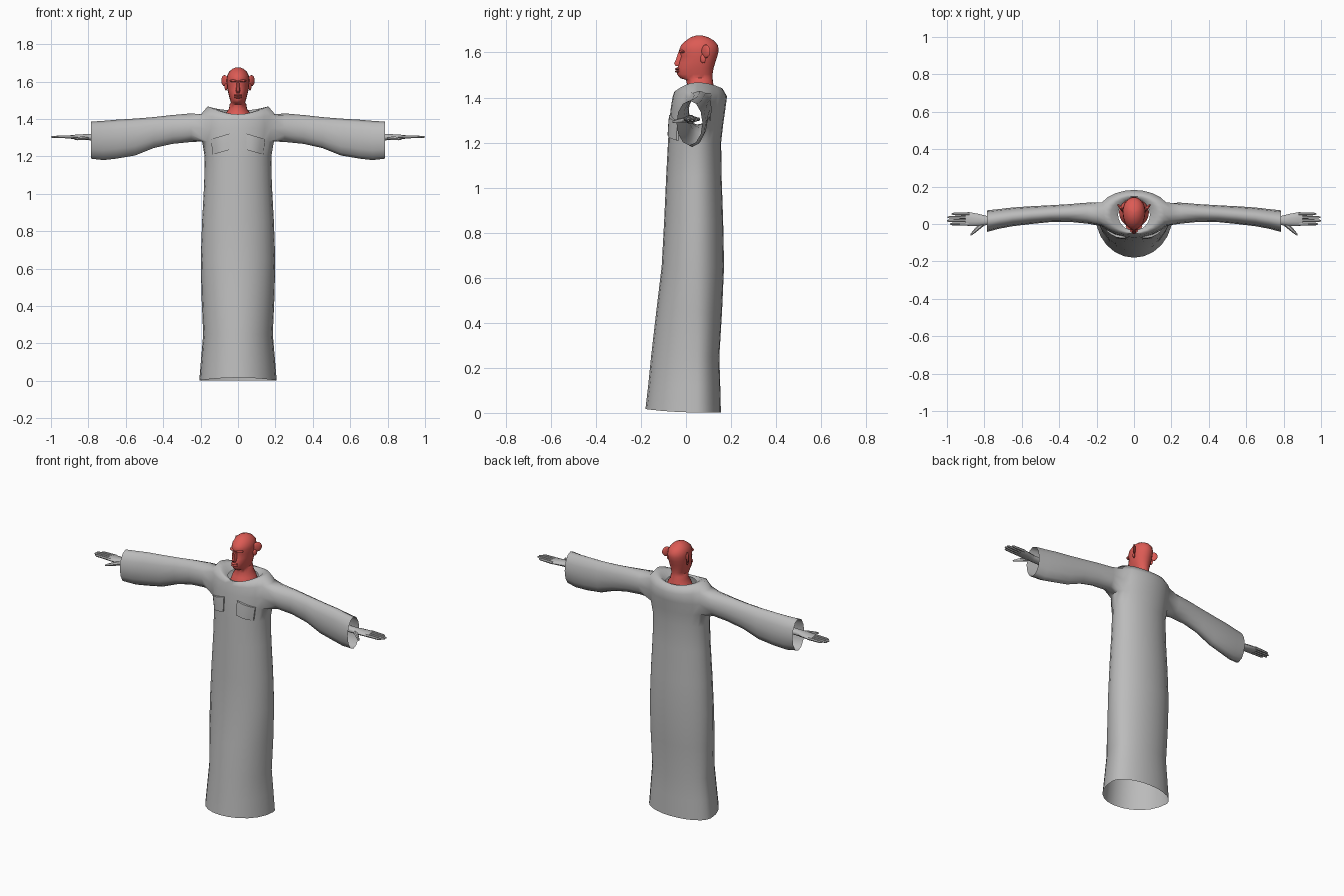
import bpy, bmesh, math
from mathutils import Vector, Matrix
from mathutils.bvhtree import BVHTree

if "Cube" in bpy.data.objects:
    bpy.data.objects.remove(bpy.data.objects["Cube"])

def material(name, rgb):
    m = bpy.data.materials.new(name)
    m.diffuse_color = (*rgb, 1)
    m.use_nodes = True
    m.node_tree.nodes["Principled BSDF"].inputs["Base Color"].default_value = m.diffuse_color
    return m

CLOTH = material("grey cloth", (0.5, 0.5, 0.5))
SKIN = material("red skin", (0.72, 0.105, 0.09))

def finish(bm, name, mat, angle=50, fix_normals=True):
    if fix_normals:
        bmesh.ops.recalc_face_normals(bm, faces=bm.faces)
    me = bpy.data.meshes.new(name)
    bm.to_mesh(me)
    bm.free()
    ob = bpy.data.objects.new(name, me)
    bpy.context.collection.objects.link(ob)
    me.materials.append(mat)
    bpy.ops.object.select_all(action='DESELECT')
    ob.select_set(True)
    bpy.context.view_layer.objects.active = ob
    bpy.ops.object.shade_smooth_by_angle(angle=math.radians(angle))
    return ob

def loft(bm, rings, cap=False):
    """Skin a list of closed point rings; returns the vertex rings."""
    vr = [[bm.verts.new(p) for p in r] for r in rings]
    for a, b in zip(vr, vr[1:]):
        n = len(a)
        for i in range(n):
            bm.faces.new((a[i], a[(i + 1) % n], b[(i + 1) % n], b[i]))
    if cap:
        bm.faces.new(vr[0])
        bm.faces.new(vr[-1])
    return vr

def flat_ring(z, w, f, b, n, mid, lift=0, front_dip=0):
    """Horizontal ring: half width w, front y f, back y b."""
    pts = []
    for i in range(n):
        a = 2 * math.pi * i / n
        s, c = math.sin(a), math.cos(a)
        y = mid + s * ((b - mid) if s > 0 else (mid - f))
        pts.append((w * c, y, z + lift * c * c + front_dip * max(0, -s) ** 2))
    return pts

def side_ring(x, zt, zb, y0, y1, n=12):
    """Ring facing along x."""
    return [(x, (y0 + y1) / 2 + (y1 - y0) / 2 * math.cos(2 * math.pi * i / n),
             (zt + zb) / 2 + (zt - zb) / 2 * math.sin(2 * math.pi * i / n)) for i in range(n)]

# Robe: open body tube with armholes, bridged to open sleeves
bm = bmesh.new()
body = [(0.002, .207, -.18, .155, 0, .015), (.12, .197, -.168, .152, 0, 0),
        (.25, .186, -.155, .148, 0, 0), (.45, .195, -.132, .16, 0, 0),
        (.65, .199, -.108, .169, 0, 0), (.85, .192, -.097, .165, 0, 0),
        (1.05, .181, -.088, .158, 0, 0), (1.2, .178, -.08, .156, 0, 0),
        (1.28, .192, -.075, .165, 0, 0), (1.35, .202, -.068, .175, 0, 0),
        (1.405, .198, -.06, .182, .02, -.005), (1.44, .162, -.052, .162, .027, -.015),
        (1.445, .125, -.045, .148, .012, -.02), (1.425, .085, -.035, .135, 0, -.005)]
rings = loft(bm, [flat_ring(z, w, f, b, 24, .05, l, d) for z, w, f, b, l, d in body])
sleeve = [(.25, 1.43, 1.277, .002, .114), (.35, 1.421, 1.267, .012, .106),
          (.45, 1.41, 1.245, .01, .1), (.55, 1.402, 1.205, 0, .095),
          (.65, 1.396, 1.188, -.012, .088), (.72, 1.39, 1.18, -.025, .08),
          (.785, 1.386, 1.188, -.042, .073)]
for s in (1, -1):
    hole = []
    for f in bm.faces:
        c = f.calc_center_median()
        if 1.29 < c.z < 1.405 and s * c.x > .16 and -.015 < c.y < .115:
            hole.append(f)
    bmesh.ops.delete(bm, geom=hole, context='FACES')
    rim = [e for e in bm.edges if e.is_boundary and s * e.verts[0].co.x > .15
           and all(1.26 < v.co.z < 1.45 for v in e.verts)]
    tube = loft(bm, [[(s * x, y, z) for x, y, z in side_ring(*r)] for r in sleeve])
    first = set(tube[0])
    cuff = [e for e in bm.edges if e.is_boundary and e.verts[0] in first and e.verts[1] in first]
    bmesh.ops.bridge_loops(bm, edges=rim + cuff)
bmesh.ops.recalc_face_normals(bm, faces=bm.faces)
surface = BVHTree.FromBMesh(bm)
finish(bm, "robe", CLOTH, 70)

# Chest pockets: slanted pouches following the robe front
for s, side in ((1, "left"), (-1, "right")):
    bm = bmesh.new()
    tl, tr, bl, br = (.045, 1.322), (.145, 1.292), (.045, 1.235), (.135, 1.21)
    n = 4
    grid = []
    for depth in (.008, -.01):
        for j in range(n + 1):
            for i in range(n + 1):
                u, v = i / n, j / n
                top = Vector(tl).lerp(Vector(tr), u)
                bot = Vector(bl).lerp(Vector(br), u)
                p = bot.lerp(top, v)
                hit = surface.ray_cast(Vector((s * p.x, -1, p.y)), Vector((0, 1, 0)))[0]
                puff = .006 * math.sin(math.pi * u) if depth > 0 else 0
                grid.append(bm.verts.new((s * p.x, hit.y - depth - puff, p.y)))
    m = n + 1
    for k in (0, m * m):
        for j in range(n):
            for i in range(n):
                q = k + j * m + i
                bm.faces.new([grid[t] for t in (q, q + 1, q + m + 1, q + m)])
    edge = ([i for i in range(n)] + [j * m + n for j in range(n)]
            + [n * m + n - i for i in range(n)] + [(n - j) * m for j in range(n)])
    for a, b in zip(edge, edge[1:] + edge[:1]):
        bm.faces.new([grid[t] for t in (a, b, b + m * m, a + m * m)])
    finish(bm, side + "_pocket", CLOTH, 40)

# Head and neck
bm = bmesh.new()
head = [(1.39, .08, -.02, .135), (1.43, .066, -.005, .128), (1.455, .048, .006, .122),
        (1.478, .045, .0, .119), (1.486, .038, -.026, .118), (1.503, .043, -.04, .118),
        (1.53, .05, -.038, .122), (1.555, .056, -.032, .13), (1.583, .059, -.022, .139),
        (1.608, .061, -.031, .145), (1.632, .058, -.022, .142), (1.653, .047, 0, .124),
        (1.668, .03, .022, .098), (1.676, .01, .048, .07)]
loft(bm, [flat_ring(z, w, f, b, 20, .065) for z, w, f, b in head], cap=True)
finish(bm, "head", SKIN)

def blob(bm, loc, size, turn=0):
    mat = (Matrix.Translation(loc) @ Matrix.Rotation(turn, 4, 'Z')
           @ Matrix.Diagonal((*size, 1)))
    bmesh.ops.create_uvsphere(bm, u_segments=10, v_segments=7, radius=1, matrix=mat)

# Ears
for s, side in ((1, "left"), (-1, "right")):
    bm = bmesh.new()
    blob(bm, (s * .072, .088, 1.605), (.008, .026, .03), s * -.75)
    blob(bm, (s * .064, .076, 1.572), (.007, .014, .02), s * -.4)
    finish(bm, side + "_ear", SKIN)

# Nose wedge
bm = bmesh.new()
loft(bm, [[(-w, -.01, z), (-w * .4, y, z), (w * .4, y, z), (w, -.01, z)]
          for z, w, y in ((1.605, .009, -.033), (1.57, .012, -.044),
                          (1.55, .017, -.053), (1.54, .014, -.046))], cap=True)
finish(bm, "nose", SKIN)

# Brow and lips
bm = bmesh.new()
for s in (1, -1):
    blob(bm, (s * .024, -.018, 1.604), (.022, .013, .007), s * .35)
finish(bm, "brow", SKIN)
bm = bmesh.new()
for z in (1.527, 1.516):
    blob(bm, (0, -.036, z), (.022, .013, .006))
finish(bm, "lips", SKIN)

# Hands: wrist and palm, four fingers and a thumb
for s, side in ((1, "left"), (-1, "right")):
    bm = bmesh.new()
    palm = [(.70, 1.323, 1.283, -.006, .044), (.79, 1.321, 1.285, -.006, .044),
            (.83, 1.319, 1.289, -.012, .054), (.875, 1.316, 1.291, -.012, .062),
            (.9, 1.313, 1.295, -.008, .06)]
    loft(bm, [side_ring(*r, n=10) for r in palm], cap=True)
    for y, tip in ((.054, .975), (.036, .997), (.018, 1.0), (0, .985)):
        loft(bm, [side_ring(x, 1.304 + r, 1.304 - r, y - r, y + r, n=6)
                  for x, r in ((.88, .009), (.93, .008), (tip - .012, .007), (tip, .003))], cap=True)
    loft(bm, [side_ring(x, z + r, z - r, y - r * 1.2, y + r * 1.2, n=6)
              for x, y, z, r in ((.8, .008, 1.302, .013), (.835, -.022, 1.297, .012),
                                 (.858, -.043, 1.294, .009), (.874, -.058, 1.292, .004))], cap=True)
    for v in bm.verts:
        v.co.x *= s
    finish(bm, side + "_hand", CLOTH)
